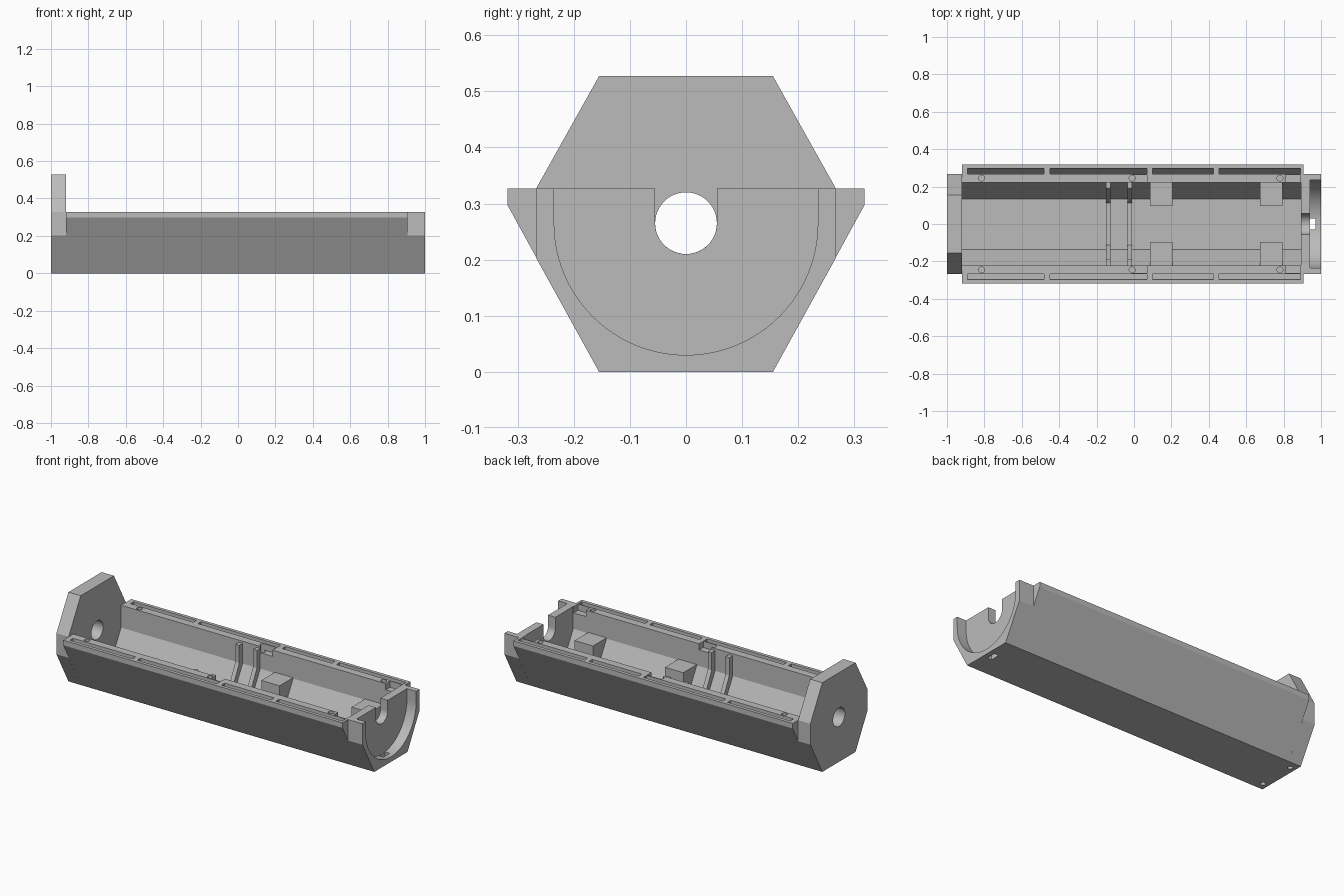
import bpy, bmesh, math

if "Cube" in bpy.data.objects:
    bpy.data.objects.remove(bpy.data.objects["Cube"])

grey = bpy.data.materials.new("light_grey")
grey.use_nodes = True
GREY = (0.5, 0.5, 0.5, 1)
grey.diffuse_color = GREY
grey.node_tree.nodes["Principled BSDF"].inputs["Base Color"].default_value = GREY

TOP = 0.327      # rim height
AXIS = 0.265     # height of the tube axis


def prism(name, profile, x0, x1):
    """Extrude a (y, z) outline along x."""
    bm = bmesh.new()
    face = bm.faces.new([bm.verts.new((x0, y, z)) for y, z in profile])
    ext = bmesh.ops.extrude_face_region(bm, geom=[face])
    verts = [g for g in ext["geom"] if isinstance(g, bmesh.types.BMVert)]
    bmesh.ops.translate(bm, verts=verts, vec=(x1 - x0, 0, 0))
    bmesh.ops.recalc_face_normals(bm, faces=bm.faces)
    mesh = bpy.data.meshes.new(name)
    bm.to_mesh(mesh)
    bm.free()
    mesh.materials.append(grey)
    obj = bpy.data.objects.new(name, mesh)
    bpy.context.collection.objects.link(obj)
    return obj


def box(name, x0, x1, y0, y1, z0, z1):
    return prism(name, [(y0, z0), (y1, z0), (y1, z1), (y0, z1)], x0, x1)


def peg(x, y, z0, z1, r):
    """Upright round cutter."""
    bpy.ops.mesh.primitive_cylinder_add(vertices=24, radius=r, depth=z1 - z0,
                                        location=(x, y, (z0 + z1) / 2))
    return bpy.context.object


def cut(target, cutters):
    bpy.context.view_layer.objects.active = target
    for c in cutters:
        mod = target.modifiers.new("cut", "BOOLEAN")
        mod.operation, mod.solver, mod.object = "DIFFERENCE", "EXACT", c
        bpy.ops.object.modifier_apply(modifier=mod.name)
        bpy.data.objects.remove(c)


def mirror(half):
    """Complete a right-hand outline, listed bottom to top."""
    return half + [(-y, z) for y, z in reversed(half)]


def arc(r, a0, a1, n):
    return [(r * math.cos(a0 + (a1 - a0) * i / n),
             AXIS + r * math.sin(a0 + (a1 - a0) * i / n)) for i in range(n + 1)]


def u_slot(r, x0, x1):
    """Round-bottomed slot open at the top."""
    return prism("slot", [(-r, 0.6)] + arc(r, math.pi, 2 * math.pi, 48) + [(r, 0.6)], x0, x1)


# Trough body
body = prism("trough_body", mirror([(0.155, 0), (0.318, 0.297), (0.318, TOP)]), -0.92, 0.905)
cutters = [prism("cavity", mirror([(0.135, 0.04), (0.222, 0.195), (0.222, 0.5)]), -0.93, 0.893),
           u_slot(0.055, 0.85, 0.92)]
for s in (-1, 1):
    # Long rim grooves with sloping floors
    for x0, x1 in ((-0.89, -0.48), (-0.45, 0.07), (0.1, 0.425), (0.455, 0.89)):
        cutters.append(prism("groove", [(s * 0.268, 0.25), (s * 0.298, 0.3),
                                        (s * 0.298, 0.4), (s * 0.268, 0.4)], x0, x1))
    # Screw holes and clip pockets
    for x in (-0.815, -0.01, 0.78):
        cutters.append(peg(x, s * 0.245, 0.27, 0.4, 0.016))
    for x0 in (-0.01, 0.81):
        cutters.append(box("pocket", x0, x0 + 0.08, *sorted((s * 0.2, s * 0.262)), 0.29, 0.4))
cut(body, cutters)

# Closed end plate with axle hole and two blind holes underneath
plate = prism("closed_end_plate", mirror([(0.155, 0), (0.267, 0.203), (0.267, TOP),
                                          (0.155, 0.527)]), -1, -0.92)
cut(plate, [prism("axle_hole", arc(0.055, 0, 2 * math.pi * 47 / 48, 47), -1.1, -0.8)]
    + [peg(-0.965, s * 0.11, -0.1, 0.08, 0.014) for s in (-1, 1)])

# Open end with cradle, cable slot and floor opening
cradle = prism("open_end_cradle", mirror([(0.155, 0), (0.267, 0.203), (0.267, TOP)]), 0.905, 1)
cut(cradle, [u_slot(0.235, 0.94, 1.1), u_slot(0.055, 0.89, 0.95),
             box("floor_opening", 0.941, 0.97, -0.03, 0.03, -0.1, 0.2)])

# Pair of U-shaped ribs
for i, x0 in enumerate((-0.15, -0.035)):
    outer = [(0.135, 0.04), (0.222, 0.195), (0.222, 0.315)]
    inner = [(0.19, 0.315), (0.19, 0.21), (0.112, 0.055)]
    half = outer + inner
    prism(f"rib_{i + 1}", half + [(-y, z) for y, z in reversed(half)], x0, x0 + 0.025)

# Support blocks against the sloping walls
for side, s in (("right", -1), ("left", 1)):
    for place, x0 in (("middle", 0.085), ("end", 0.675)):
        prism(f"{place}_support_{side}", [(s * 0.096, 0.04), (s * 0.135, 0.04),
              (s * 0.222, 0.195), (s * 0.222, 0.2), (s * 0.096, 0.2)], x0, x0 + 0.12)

# Smooth only the round surfaces
for obj in list(bpy.context.collection.objects):
    if obj.type == "MESH" and grey.name in obj.data.materials:
        bpy.ops.object.select_all(action="DESELECT")
        obj.select_set(True)
        bpy.context.view_layer.objects.active = obj
        # Every face takes the one grey, including faces left by cuts
        obj.data.materials.clear()
        obj.data.materials.append(grey)
        obj.data.polygons.foreach_set("material_index", [0] * len(obj.data.polygons))
        bpy.ops.object.shade_smooth_by_angle(angle=math.radians(25))
